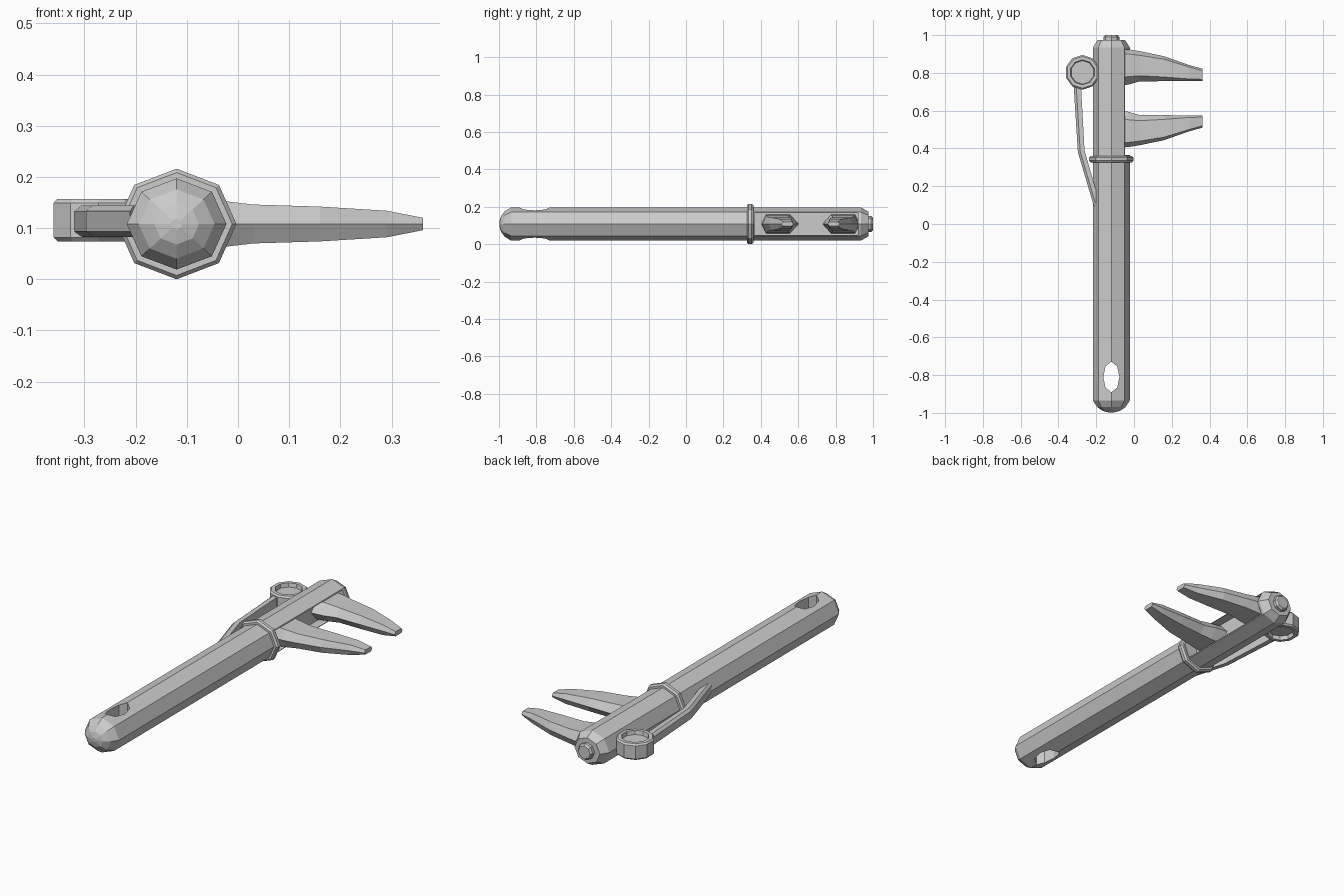
import bpy, bmesh, math

if "Cube" in bpy.data.objects:
    bpy.data.objects.remove(bpy.data.objects["Cube"])

CX, CZ = -0.12, 0.108


def loft(name, rings, closed=False):
    """Skin a list of equal-length point rings; cap the ends unless closed."""
    bm = bmesh.new()
    vs = [[bm.verts.new(p) for p in r] for r in rings]
    n = len(rings[0])
    pairs = list(zip(vs, vs[1:])) + ([(vs[-1], vs[0])] if closed else [])
    for a, b in pairs:
        for i in range(n):
            j = (i + 1) % n
            bm.faces.new((a[i], a[j], b[j], b[i]))
    if not closed:
        bm.faces.new(vs[0])
        bm.faces.new(vs[-1])
    bmesh.ops.recalc_face_normals(bm, faces=bm.faces)
    me = bpy.data.meshes.new(name)
    bm.to_mesh(me)
    bm.free()
    ob = bpy.data.objects.new(name, me)
    bpy.context.collection.objects.link(ob)
    return ob


def oct_y(y, rx, rz):
    """Octagon around the body axis, one corner pointing up."""
    return [(CX + rx * math.cos(k * math.pi / 4), y, CZ + rz * math.sin(k * math.pi / 4))
            for k in range(8)]


def poly_z(cx, cy, z, rx, ry, n):
    return [(cx + rx * math.cos(math.pi / 2 + k * math.tau / n),
             cy + ry * math.sin(math.pi / 2 + k * math.tau / n), z) for k in range(n)]


def cut(ob, cutter):
    m = ob.modifiers.new("cut", 'BOOLEAN')
    m.operation, m.solver, m.object = 'DIFFERENCE', 'EXACT', cutter
    cutter.hide_render = True
    bpy.context.view_layer.objects.active = ob
    bpy.ops.object.modifier_apply(modifier=m.name)
    bpy.data.objects.remove(cutter)


# octagonal barrel with chamfered, slightly domed ends
RX, RZ = 0.0975, 0.089
barrel = loft("barrel", [oct_y(y, RX * s, RZ * s) for y, s in
              [(-0.998, 0.12), (-0.99, 0.45), (-0.97, 0.76), (-0.935, 1),
               (0.935, 1), (0.975, 0.74)]])

# hanging hole through the tail
cut(barrel, loft("hole_cutter", [poly_z(CX, -0.81, z, 0.043, 0.081, 8) for z in (-0.1, 0.4)]))

# slot for the jaws
cut(barrel, loft("slot_cutter", [[(x, 0.365, 0.05), (x, 0.92, 0.05), (x, 0.92, 0.166), (x, 0.365, 0.166)]
                                 for x in (-0.095, 0.05)]))

# button on the head end
loft("end_button", [oct_y(y, r, r) for y, r in [(0.96, 0.042), (0.99, 0.042), (1.0, 0.034)]])

# collar below the slot
loft("collar", [oct_y(y, 0.117 * s, 0.108 * s) for y, s in
                [(0.326, 0.8), (0.326, 0.93), (0.335, 1), (0.351, 1), (0.36, 0.93), (0.36, 0.8)]],
     closed=True)

# pair of jaws: x, outer edge, outer ridge, inner ridge, inner edge, half thickness
STATIONS = [(-0.1, 0.928, 0.905, 0.775, 0.73, 0.05),
            (-0.03, 0.925, 0.90, 0.78, 0.738, 0.045),
            (0.03, 0.915, 0.893, 0.785, 0.755, 0.038),
            (0.16, 0.888, 0.872, 0.778, 0.756, 0.034),
            (0.29, 0.842, 0.832, 0.768, 0.757, 0.026),
            (0.362, 0.822, 0.812, 0.766, 0.757, 0.012)]


def jaw(name, flip):
    rings = []
    for x, a, b, c, d, h in STATIONS:
        sec = [(a, 0), (b, h), (c, h), (d, 0), (c, -h), (b, -h)]
        rings.append([(x, 1.332 - y if flip else y, CZ + z) for y, z in sec])
    loft(name, rings)


jaw("upper_jaw", False)
jaw("lower_jaw", True)

# round eyelet with a recessed face on both sides
ring = [(0.062, 0.137), (0.066, 0.157), (0.084, 0.157), (0.092, 0.149),
        (0.092, 0.082), (0.084, 0.074), (0.066, 0.074), (0.062, 0.094)]
loft("eyelet", [poly_z(-0.273, 0.803, z, r, r, 10) for r, z in ring])

# bent pocket clip: y, outer x, inner x, at each bend
rings = []
for yo, xo, yi, xi in [(0.74, -0.32, 0.74, -0.281), (0.38, -0.297, 0.39, -0.262),
                       (0.09, -0.211, 0.14, -0.19)]:
    xc, yc = xo + (xi - xo) * 0.35, yo + (yi - yo) * 0.35
    rings.append([(xi, yi, 0.083), (xc, yc, 0.083), (xo, yo, 0.093),
                  (xo, yo, 0.133), (xc, yc, 0.144), (xi, yi, 0.144)])
loft("clip", rings)
